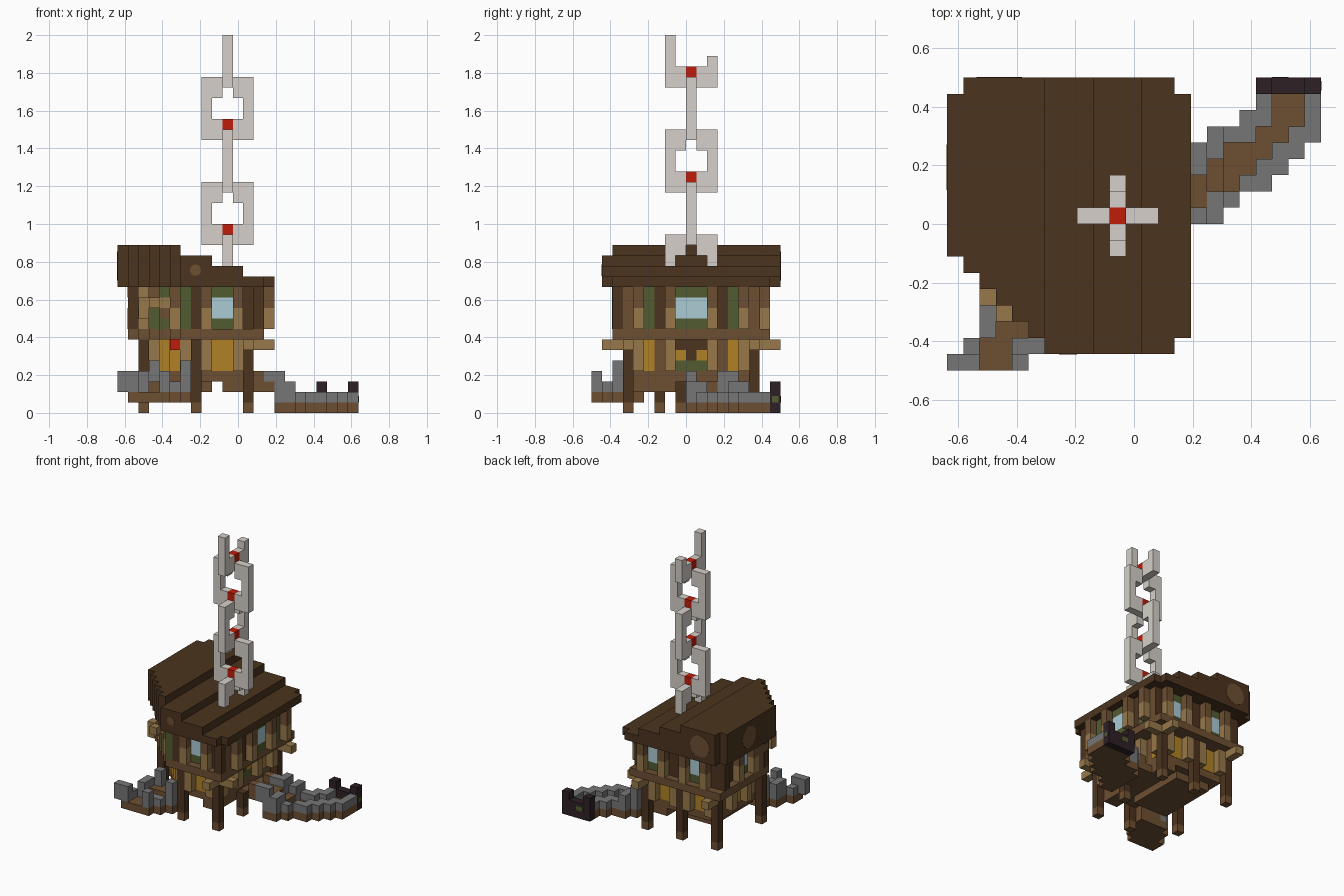
import bpy, bmesh
from math import pi
from mathutils import Matrix, Vector

if "Cube" in bpy.data.objects:
    bpy.data.objects.remove(bpy.data.objects["Cube"])

U = 1 / 18                      # one block
ORIGIN = Vector((11.5, 9, 0))   # block coordinates of the model centre
THIN = 0.04                     # how far painted panels stand out, in blocks

COLOURS = {
    "dark_wood": (.072, .034, .0135), "brown_wood": (.155, .078, .032),
    "tan_wood": (.31, .19, .07), "honey_wood": (.43, .22, .018),
    "stone": (.18, .18, .18), "pale_metal": (.67, .63, .585),
    "red": (.52, .012, .003), "glass": (.41, .6, .66),
    "moss": (.085, .105, .03), "charcoal": (.026, .0145, .0176),
}
NAMES = list(COLOURS)
DARK, BROWN, TAN, HONEY, STONE, METAL, RED, GLASS, MOSS, BLACK = range(len(NAMES))
for name, rgb in COLOURS.items():
    mat = bpy.data.materials.new(name)
    mat.use_nodes = True
    mat.diffuse_color = (*rgb, 1)
    mat.node_tree.nodes["Principled BSDF"].inputs["Base Color"].default_value = (*rgb, 1)


class Part:
    """Collects coloured blocks, then becomes one object."""
    def __init__(self, name):
        self.name, self.bm = name, bmesh.new()

    def box(self, x, y, z, colour):
        lo, hi = Vector((x[0], y[0], z[0])), Vector((x[1], y[1], z[1]))
        mid, size = (lo + hi) / 2 - ORIGIN, hi - lo
        m = Matrix.Translation(mid * U) @ Matrix.Diagonal((*(size * U), 1))
        self.paint(bmesh.ops.create_cube(self.bm, size=1, matrix=m), colour)

    def cell(self, x, y, z, colour, tall=1):
        self.box((x, x + 1), (y, y + 1), (z, z + tall), colour)

    def disc(self, at, radius, axis, colour):
        turn = Matrix.Rotation(pi / 2, 4, axis)
        m = Matrix.Translation((Vector(at) - ORIGIN) * U) @ turn
        self.paint(bmesh.ops.create_cone(
            self.bm, cap_ends=True, segments=12, radius1=radius * U,
            radius2=radius * U, depth=2 * THIN * U, matrix=m), colour)

    def paint(self, made, colour):
        for f in {f for v in made["verts"] for f in v.link_faces}:
            f.material_index = colour

    def finish(self):
        mesh = bpy.data.meshes.new(self.name)
        self.bm.to_mesh(mesh)
        self.bm.free()
        for n in NAMES:
            mesh.materials.append(bpy.data.materials[n])
        ob = bpy.data.objects.new(self.name, mesh)
        bpy.context.collection.objects.link(ob)


def panel(part, side, at, a, z, colour):
    """Thin plate on a wall whose outer plane is 'at'; a is the span along it."""
    span = (at - THIN, at + THIN)
    if side == "x":
        part.box(span, a, z, colour)
    else:
        part.box(a, span, z, colour)


# Stepped roof with a cut front corner
roof = Part("roof")
for x in range(6):
    roof.box((x, x + 1), (7 - x, 18 if x else 17), (12, 16), DARK)
for x, top in ((6, 15), (9, 14)):
    roof.box((x, x + 3), (1, 18), (12, top), DARK)
roof.box((12, 14), (1, 18), (12, 13), DARK)
roof.box((14, 15), (2, 17), (12, 13), DARK)
roof.disc((7.45, 1, 13.6), .55, "X", BROWN)
roof.disc((3.2, 18, 14), 1.4, "X", BROWN)
roof.disc((0, 12.5, 14), 1.4, "Y", BROWN)
roof.finish()

# Upper storey: overhanging band, then walls set back behind the posts
upper = Part("upper_storey")
for x in range(1, 7):
    upper.box((x, x + 1), (8 - x, 17), (7, 8), BROWN)
    upper.box((x, x + 1), (8 - x, 9 if x == 1 else 16), (8, 12), BROWN)
upper.box((7, 14), (2, 17), (7, 8), BROWN)
upper.box((7, 14), (3, 16), (8, 12), BROWN)
upper.finish()

# Window bays with moss, and brackets standing out beside them
panels = Part("upper_panels")
brackets = Part("eave_brackets")
UP = (8, 12)


def bracket(side, layer, a):
    x, y = (layer, a) if side == "x" else (a, layer)
    brackets.cell(x, y, 8, TAN, 2)
    brackets.cell(x, y, 10, BROWN, 2)


def bay(side, at, layer, a, width):
    b = a + width
    panel(panels, side, at, (a, b), (8, 9), MOSS)
    panel(panels, side, at, (a, b), (9, 11), GLASS)
    panel(panels, side, at, (a, b), (11, 12), MOSS)
    for s in (a - 1, b):
        bracket(side, layer, s)
    for s in (a - 2, b + 1):
        panel(panels, side, at, (s, s + 1), UP, DARK)


bay("x", 14, 14, 8, 3)
bay("y", 3, 2, 9, 2)
bay("y", 16, 16, 4, 2)
bay("y", 16, 16, 10, 2)
bay("x", 2, 1, 10, 2)
for y in (5, 13):
    panel(panels, "x", 14, (y, y + 1), UP, MOSS)
panel(panels, "x", 2, (14, 15), UP, MOSS)
panel(panels, "y", 16, (7, 8), UP, MOSS)
for y in (4, 14):
    bracket("x", 14, y)
# Cut corner columns
for x, low, high in ((1, DARK, DARK), (2, TAN, TAN), (3, MOSS, BROWN),
                     (4, MOSS, MOSS), (5, TAN, BROWN), (6, MOSS, MOSS)):
    for z, colour in (((8, 9 if x == 4 else 10), low), ((11, 12), high)):
        panel(panels, "y", 8 - x, (x, x + 1), z, colour)
        panel(panels, "x", x, (8 - x, 9 - x), z, colour)
panel(panels, "y", 4, (4, 5), (10, 11), TAN)
for x in (1, 6):
    panel(panels, "y", 8 - x, (x, x + 1), (10, 11), MOSS if x == 6 else DARK)
panels.finish()
brackets.cell(2, 4, 9, TAN, 2)
brackets.cell(3, 3, 10, TAN)
brackets.finish()

# Dark corner posts of the upper storey
posts = Part("upper_posts")
for x, y in ((7, 2), (13, 2), (13, 15), (1, 15)):
    posts.cell(x, y, 8, DARK, 4)
posts.finish()

# Lower storey, set back behind the stilts, on a stepped floor
lower = Part("lower_storey")
for x in range(3, 6):
    lower.box((x, x + 1), (10 - x, 15), (3, 7), BROWN)
lower.box((6, 12), (4, 15), (3, 7), BROWN)
lower.box((4, 9), (6, 14), (2, 3), BROWN)
lower.box((10, 12), (4, 15), (2, 3), BROWN)
lower.finish()

# Lower doors and shutters, with tan jambs standing out beside them
doors = Part("lower_panels")
LOW = (4, 7)
panel(doors, "y", 4, (9, 11), LOW, HONEY)
for x in (8, 11):
    doors.cell(x, 3, 4, TAN, 3)
for y in (5, 13):
    panel(doors, "x", 12, (y, y + 1), LOW, HONEY)
for y in (4, 7, 11, 14):
    doors.cell(12, y, 4, TAN, 3)
panel(doors, "x", 12, (8, 11), (6, 7), DARK)
panel(doors, "x", 12, (8, 11), (4, 5), MOSS)
for y, colour in zip(range(8, 11), (HONEY, DARK, HONEY)):
    panel(doors, "x", 12, (y, y + 1), (5, 6), colour)
for x in (4, 9):
    panel(doors, "y", 15, (x, x + 2), LOW, HONEY)
    for s in (x - 1, x + 2):
        doors.cell(s, 15, 4, TAN, 3)
panel(doors, "x", 3, (10, 12), LOW, HONEY)
for y in (9, 12):
    doors.cell(2, y, 4, TAN, 3)
for x, colour in zip(range(3, 7), (TAN, HONEY, HONEY, TAN)):
    panel(doors, "y", 10 - x, (x, x + 1), LOW, colour)
    panel(doors, "x", x, (10 - x, 11 - x), LOW, colour)
doors.cell(5, 4, 6, RED)
doors.finish()

# Stilts that run up to the upper floor, and one short one by the path
stilts = Part("stilts")
for x, y in ((7, 3), (12, 3), (2, 6), (2, 15), (7, 15), (12, 15), (12, 8)):
    stilts.cell(x, y, 0, BROWN)
    stilts.cell(x, y, 1, DARK, 2 if y == 8 else 6)
stilts.finish()

# Beam ends crossing at the corners
beams = Part("beam_ends")
for y in (3, 15):
    beams.box((13, 15), (y, y + 1), (6, 7), TAN)
for x in (2, 12):
    beams.box((x, x + 1), (16, 18), (6, 7), TAN)
beams.box((12, 13), (1, 3), (6, 7), TAN)
beams.finish()

# Side path: each row is (start, dirt start, dirt end, end), going back
side = Part("side_path")
ROWS = ((15, 15, 15, 17), (15, 15, 16, 18), (15, 15, 18, 20), (15, 16, 19, 21),
        (15, 17, 20, 22), (16, 19, 21, 23), (18, 20, 22, 23), (19, 20, 22, 23))
for y, (a, b, c, d) in enumerate(ROWS, 9):
    for x in range(a, d):
        rise = max(0, 17 - x)
        dirt = b <= x < c
        side.cell(x, y, 0, BROWN, 1 + rise if dirt else 1)
        if not dirt:
            side.cell(x, y, 1, STONE, 1 + rise)
side.box((12, 15), (9, 13), (2, 3), BROWN)
for y in (9, 12):
    side.cell(13, y, 3, BROWN)
    side.cell(14, y, 2, STONE, 2)
side.box((19, 23), (17, 18), (0, 2), BLACK)
for x in (19, 22):
    side.cell(x, 17, 2, BLACK)
panel(side, "x", 23, (17.2, 17.8), (1, 1.6), MOSS)
panel(side, "y", 18, (20, 21), (1, 1.6), MOSS)
side.finish()

# Front path to the cut corner: each row is (dirt start, dirt end, kerb cells)
front = Part("front_path")
STEPS = ((2, 4, (0, 1, 4)), (2, 4, (1, 4, 5)), (3, 6, (2, 6)),
         (3, 7, (2,)), (4, 7, (3,)))
for y, (a, b, kerbs) in enumerate(STEPS):
    front.box((a, b), (y, y + 1), (1, 2 + y // 3), BROWN)
    for x in kerbs:
        tall = 3 if (x, y) in ((3, 4), (6, 2)) else 1 if y == 1 else 2
        front.cell(x, y, 2, STONE, tall)
        if x:
            front.cell(x, y, 1, BROWN)
front.finish()

# Chain of crossing links with red pins
CX, CY = 10, 9


def link(name, across, base, rows):
    part = Part(name)
    for z, row in enumerate(rows, base):
        for s, mark in enumerate(row, -2):
            if mark != ".":
                x, y = (CX + s, CY) if across else (CX, CY + s)
                part.cell(x, y, z, RED if mark == "r" else METAL)
    part.finish()


FULL = ("#####", "##r##", "#...#", "#...#", "##.##", "#####")
link("chain_link_base", False, 14, ("#...#", "##.##", "#####"))
for n in range(3):
    link(f"chain_link_{n + 1}", n != 1, 16 + 5 * n, FULL)
link("chain_link_top", False, 31, ("#####", "##r##", "#...#", "#....", "#...."))
